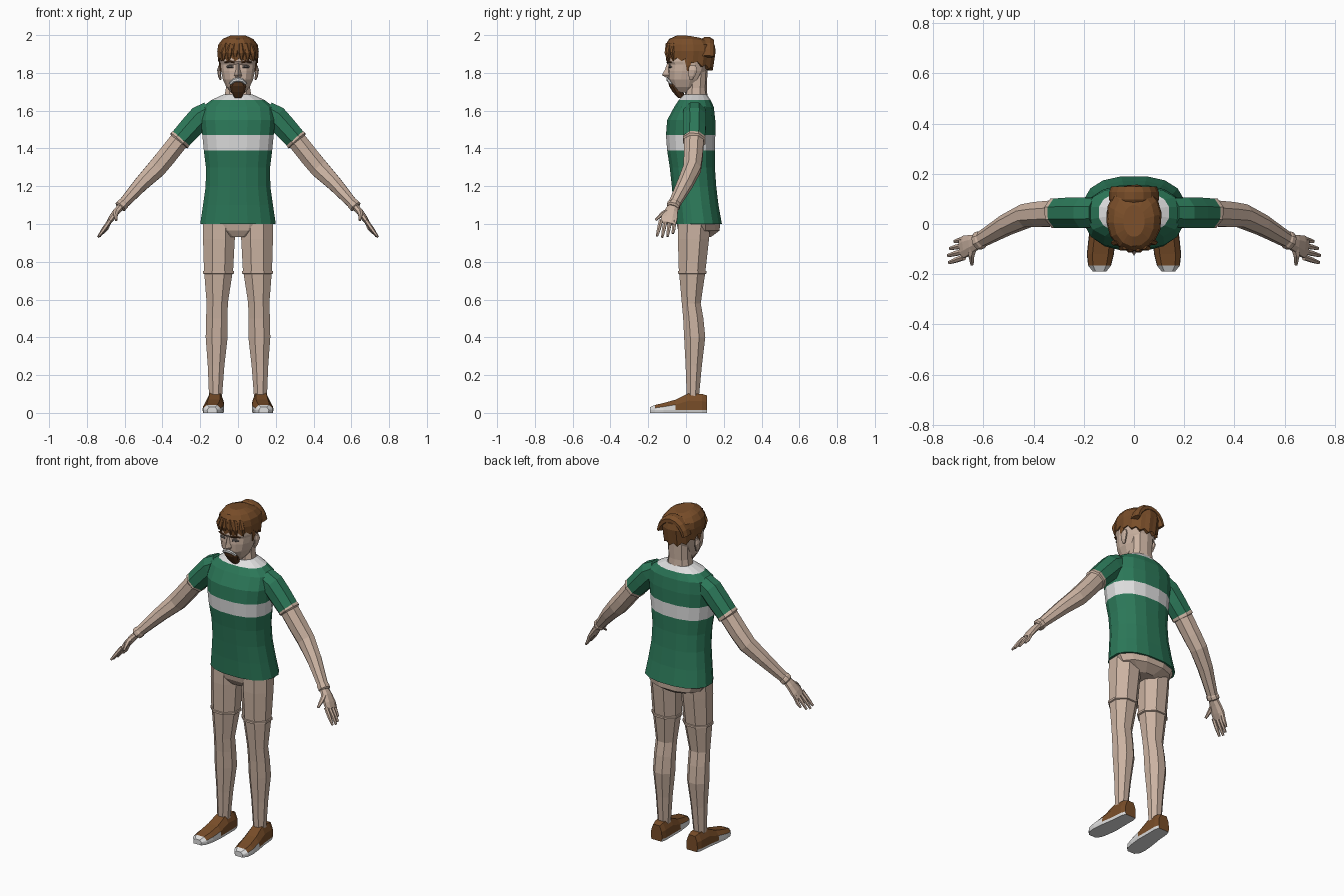
import bpy, bmesh, math
from mathutils import Vector


def material(name, r, g, b):
    m = bpy.data.materials.new(name)
    m.diffuse_color = (r, g, b, 1)
    return m


SKIN = material("skin", 0.60, 0.45, 0.36)
GREEN = material("shirt green", 0.025, 0.19, 0.10)
WHITE = material("off white", 0.74, 0.74, 0.74)
BROWN = material("hair and shoe brown", 0.19, 0.075, 0.022)
DARK = material("beard brown", 0.10, 0.04, 0.014)
GREY = material("eye grey", 0.16, 0.14, 0.13)


def loft(name, rings, mats, rule=None, mirror=False):
    """Skin closed rings of points; rule(centre, normal) gives the material slot."""
    bm = bmesh.new()
    loops = [[bm.verts.new(p) for p in ring] for ring in rings]
    n = len(loops[0])
    for a, b in zip(loops, loops[1:]):
        for i in range(n):
            bm.faces.new((a[i], a[(i + 1) % n], b[(i + 1) % n], b[i]))
    bm.faces.new(loops[0][::-1])
    bm.faces.new(loops[-1])
    bmesh.ops.recalc_face_normals(bm, faces=bm.faces)
    if rule:
        for f in bm.faces:
            f.material_index = rule(f.calc_center_median(), f.normal)
    me = bpy.data.meshes.new(name)
    bm.to_mesh(me)
    bm.free()
    for m in mats:
        me.materials.append(m)
    ob = bpy.data.objects.new(name, me)
    bpy.context.collection.objects.link(ob)
    if mirror:
        mod = ob.modifiers.new("mirror", 'MIRROR')
        mod.use_mirror_merge = False
    return ob


def spow(v, p):
    return math.copysign(abs(v) ** p, v)


def section(z, rx, y0, y1, cx=0, n=12, p=0.85):
    """Horizontal rounded section, half width rx, from y0 to y1."""
    cy, ry = (y0 + y1) / 2, (y1 - y0) / 2
    out = []
    for i in range(n):
        t = 2 * math.pi * (i + 0.5) / n
        k = 1 / math.cos(math.pi / n) ** p
        out.append(Vector((cx + rx * k * spow(math.cos(t), p),
                           cy + ry * k * spow(math.sin(t), p), z)))
    return out


def body(name, rows, mats, rule=None, mirror=False, cx=0, n=12, p=0.85):
    return loft(name, [section(*r, **({"cx": cx} if len(r) == 4 else {}), n=n, p=p)
                       for r in rows], mats, rule, mirror)


def tube(name, pts, mats, mirror=True, n=8, axis=(0, 1, 0), rule=None):
    """Rows of x, y, z, radius across axis, radius along axis."""
    rings = []
    cs = [Vector(p[:3]) for p in pts]
    for i, p in enumerate(pts):
        d = (cs[min(i + 1, len(cs) - 1)] - cs[max(i - 1, 0)]).normalized()
        u = Vector(axis)
        u = (u - d * u.dot(d)).normalized()
        v = d.cross(u)
        rings.append([cs[i] + u * p[4] * math.cos(t) + v * p[3] * math.sin(t)
                      for t in [2 * math.pi * (k + 0.5) / n for k in range(n)]])
    return loft(name, rings, mats, rule, mirror)


# Shirt with chest stripe and pale collar
body("shirt", [(1.0, .2, -.06, .19), (1.1, .185, -.066, .172), (1.2, .171, -.075, .16),
               (1.3, .17, -.086, .153), (1.39, .181, -.1, .153), (1.47, .189, -.106, .155),
               (1.55, .197, -.1, .155), (1.62, .188, -.062, .147), (1.657, .14, -.038, .13),
               (1.685, .078, -.01, .11)], [GREEN, WHITE],
     lambda c, n: int(1.39 < c.z < 1.47 or c.z > 1.657), n=16)
tube("sleeve", [(.15, .045, 1.595, .06, .062), (.2, .045, 1.565, .068, .066),
                (.25, .045, 1.51, .066, .065), (.302, .043, 1.452, .062, .063)], [GREEN])

# Pelvis and legs
body("pelvis", [(1.005, .19, -.05, .18), (.965, .165, -.042, .178), (.93, .075, -.02, .13)],
     [SKIN])
body("leg", [(1.0, .085, -.042, .13, .1), (.92, .084, -.043, .122, .101),
             (.752, .077, -.038, .103, .103), (.75, .082, -.043, .108, .103),
             (.738, .082, -.043, .108, .103), (.735, .074, -.036, .101, .104),
             (.58, .056, -.022, .078, .11), (.5, .057, -.015, .092, .112),
             (.4, .058, -.01, .102, .113), (.25, .044, -.002, .084, .116),
             (.08, .034, .004, .068, .119)], [SKIN], mirror=True, n=8, p=1)

# Shoes: brown uppers, pale soles, toes and front side panels
shoe = []
for y, cx, w, h in [(.112, .118, .036, .092), (.085, .119, .045, .1), (.015, .122, .048, .104),
                    (-.055, .127, .054, .07), (-.12, .134, .054, .052),
                    (-.165, .137, .046, .042), (-.19, .137, .026, .03)]:
    half = [(w * .94, 0), (w, .016), (w * .96, h * .62), (w * .58, h)]
    shoe.append([Vector((cx + x, y, z)) for x, z in half]
                + [Vector((cx - x, y, z)) for x, z in half[::-1]])


def shoe_rule(c, n):
    side = abs(n.x) > .75 and c.y < -.055
    return int(c.z < .012 or n.z < -.5 or c.y < -.165 or side)


loft("shoe", shoe, [BROWN, WHITE], shoe_rule, True)

# Arms with a raised ring at the sleeve and wrist
tube("arm", [(.27, .045, 1.485, .052, .055), (.306, .043, 1.447, .064, .064),
             (.312, .043, 1.441, .064, .064), (.315, .042, 1.437, .055, .056),
             (.38, .038, 1.355, .055, .054), (.43, .033, 1.295, .054, .05),
             (.51, -.004, 1.215, .043, .044), (.605, -.06, 1.11, .03, .033),
             (.61, -.063, 1.105, .034, .037), (.622, -.068, 1.092, .034, .037),
             (.626, -.07, 1.087, .024, .03)], [SKIN])
tube("palm", [(.615, -.066, 1.098, .02, .028), (.645, -.078, 1.064, .019, .038),
              (.67, -.088, 1.03, .017, .046), (.688, -.097, 1.003, .012, .045)], [SKIN])
for i in range(4):
    y0, y1 = -.061 - .024 * i, -.07 - .028 * i
    dx = (-.022, -.004, .004, 0)[i]
    dz = (.018, .002, -.002, .004)[i]
    tube("finger", [(.678, y0, 1.018, .011, .012), (.708 + dx * .5, (y0 + y1) / 2, .975, .011, .011),
                    (.737 + dx, y1, .932 + dz, .006, .007)], [SKIN], n=6)
tube("thumb", [(.638, -.085, 1.075, .014, .017), (.648, -.123, 1.055, .012, .014),
               (.645, -.162, 1.02, .006, .007)], [SKIN], n=6, axis=(1, 0, 0))

# Neck, head, nose and ears
body("neck", [(1.66, .074, -.008, .112), (1.72, .064, .0, .108), (1.82, .066, .01, .112)],
     [SKIN], n=10)
body("head", [(1.695, .036, -.045, .025), (1.725, .062, -.072, .06), (1.765, .08, -.09, .085),
              (1.81, .09, -.093, .11), (1.845, .093, -.09, .125), (1.86, .095, -.1, .13),
              (1.91, .092, -.095, .13), (1.95, .075, -.07, .105)], [SKIN], n=14)


def ring3(w, yf, yb, z):
    return [Vector((-w, yb, z)), Vector((0, yf, z)), Vector((w, yb, z))]


loft("nose", [ring3(.012, -.1, -.085, 1.85), ring3(.016, -.113, -.085, 1.815),
              ring3(.023, -.128, -.085, 1.788), ring3(.016, -.105, -.085, 1.775)], [SKIN])
tube("ear", [(.092, .025, 1.765, .006, .01), (.098, .03, 1.785, .009, .018),
             (.101, .036, 1.815, .01, .026), (.098, .036, 1.838, .006, .017)], [SKIN], n=8)

# Eyes, brows, mouth and goatee
tube("eye", [(.024, -.089, 1.832, .006, .005), (.042, -.087, 1.835, .008, .005),
             (.06, -.079, 1.832, .005, .005)], [GREY], n=6)
tube("brow", [(.018, -.098, 1.855, .005, .005), (.045, -.096, 1.861, .006, .005),
              (.07, -.078, 1.856, .004, .005)], [DARK], n=6)
body("goatee", [(1.755, .036, -.094, -.04), (1.73, .044, -.088, -.03), (1.7, .036, -.07, -.015),
                (1.668, .018, -.042, -.005)], [DARK], n=10)
tube("mouth", [(-.042, -.078, 1.742, .007, .006), (-.022, -.094, 1.76, .011, .007),
               (0, -.098, 1.764, .012, .007), (.022, -.094, 1.76, .011, .007),
               (.042, -.078, 1.742, .007, .006)], [WHITE], mirror=False, n=6)

# Hair cap: ragged lower edge, alternating locks
N = 28
hair = []
for k, (z, rx, y0, y1) in enumerate([(0, .088, -.085, .12), (0, .104, -.103, .14),
                                     (1.915, .109, -.108, .156), (1.95, .103, -.106, .15),
                                     (1.98, .08, -.088, .125), (1.997, .042, -.05, .075)]):
    ring = section(1.9, rx, y0, y1, n=N, p=.95)
    for i, v in enumerate(ring):
        back = math.sin(2 * math.pi * (i + .5) / N)
        edge = 1.872 - .045 * max(0, back + .15) + (.009 if i % 2 else -.009)
        v.z = edge if k < 2 else z - .012 * max(0, back) * (k > 3)
        if 0 < k < 5:
            s = .985 if i % 2 else 1.01
            v.x, v.y = v.x * s, .024 + (v.y - .024) * s
    hair.append(ring)
loft("hair", hair, [BROWN])

# Raised lock sweeping over the back of the head, plus fringe tufts and sideburns
arc = []
for i in range(9):
    t = math.pi * (.08 + .84 * i / 8)
    w = .012 + .014 * math.sin(t)
    arc.append((.088 * math.cos(t), .112, 1.86 + .105 * math.sin(t), w, .04))
tube("back_lock", arc, [BROWN], mirror=False, n=8)
for x, y in ((-.075, -.072), (-.045, -.093), (-.015, -.1), (.018, -.1), (.05, -.092), (.078, -.07)):
    tube("fringe_tuft", [(x * .8, y + .005, 1.955, .012, .014), (x, y - .003, 1.905, .018, .012),
                         (x * 1.06, y + .004, 1.864, .004, .004)], [BROWN], mirror=False, n=6)
tube("sideburn", [(.092, .012, 1.88, .008, .026), (.095, .012, 1.84, .006, .014),
                  (.09, .01, 1.81, .003, .006)], [BROWN], n=6)
